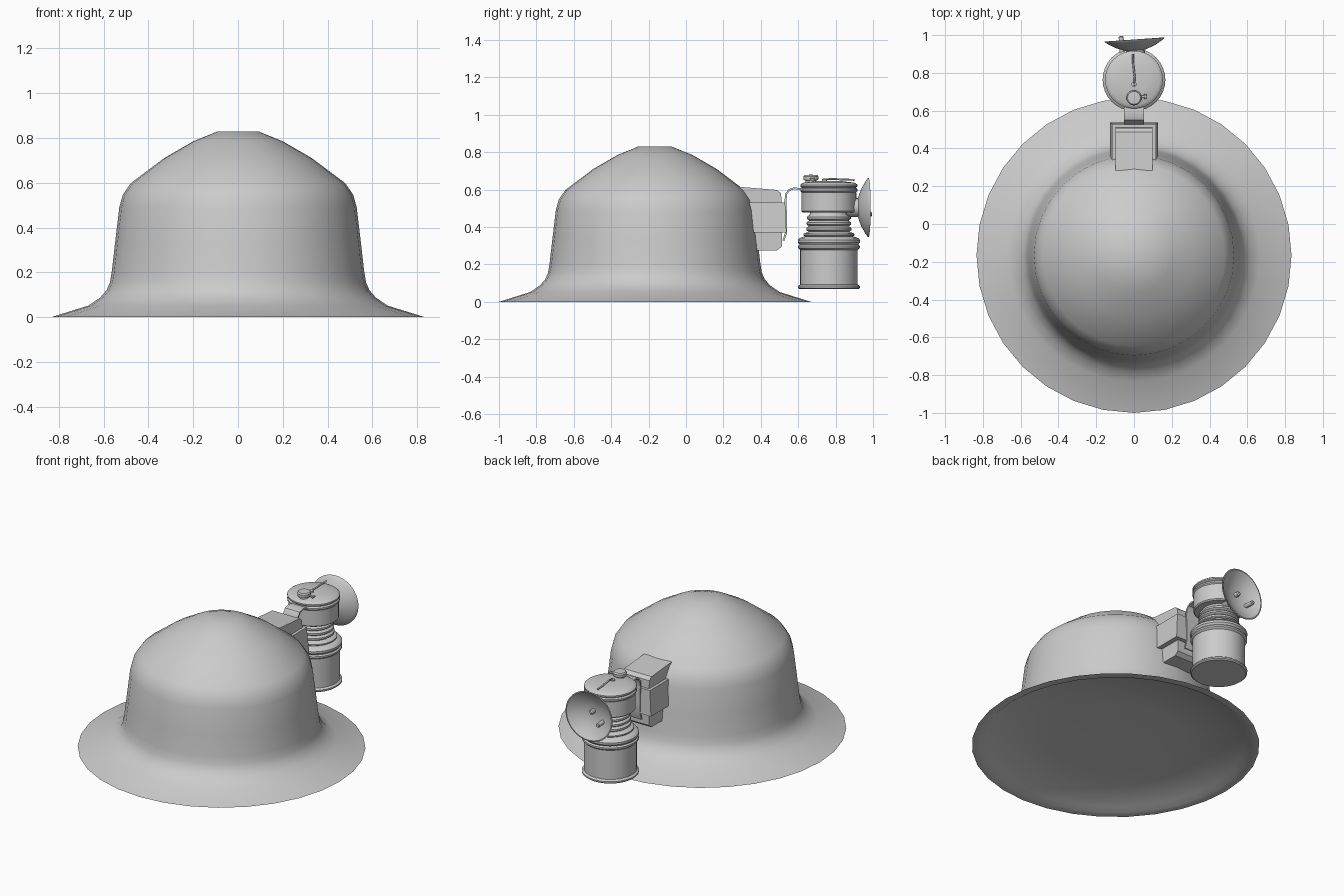
import bpy, bmesh, math
from mathutils import Matrix, Vector

if "Cube" in bpy.data.objects:
    bpy.data.objects.remove(bpy.data.objects["Cube"])


def finish(bm, name, matrix=None, angle=35):
    bmesh.ops.remove_doubles(bm, verts=bm.verts, dist=1e-5)
    bmesh.ops.recalc_face_normals(bm, faces=bm.faces)
    me = bpy.data.meshes.new(name)
    bm.to_mesh(me)
    bm.free()
    me.polygons.foreach_set("use_smooth", [True] * len(me.polygons))
    me.set_sharp_from_angle(angle=math.radians(angle))
    ob = bpy.data.objects.new(name, me)
    bpy.context.collection.objects.link(ob)
    if matrix:
        ob.matrix_world = matrix
    return ob


def lathe(name, profile, matrix, segs=32, angle=35):
    """Revolve (radius, height) points about z."""
    bm = bmesh.new()
    vs = [bm.verts.new((r, 0, z)) for r, z in profile]
    es = [bm.edges.new(p) for p in zip(vs, vs[1:])]
    bmesh.ops.spin(bm, geom=vs + es, cent=(0, 0, 0), axis=(0, 0, 1),
                   angle=math.tau, steps=segs, use_duplicate=False)
    return finish(bm, name, matrix, angle)


def side_extrude(name, pts, half_width):
    """Extrude a (y, z) outline symmetrically along x."""
    bm = bmesh.new()
    f = bm.faces.new([bm.verts.new((-half_width, y, z)) for y, z in pts])
    r = bmesh.ops.extrude_face_region(bm, geom=[f])
    new = [v for v in r["geom"] if isinstance(v, bmesh.types.BMVert)]
    bmesh.ops.translate(bm, verts=new, vec=(2 * half_width, 0, 0))
    return finish(bm, name)


def strap(name, path, half_width, thickness):
    """Flat strip following a (y, z) path, thickened along its normals."""
    p = [Vector(c) for c in path]
    off = []
    for i, c in enumerate(p):
        d = (p[min(i + 1, len(p) - 1)] - p[max(i - 1, 0)]).normalized()
        off.append(c + Vector((-d.y, d.x)) * thickness)
    return side_extrude(name, [tuple(c) for c in p + off[::-1]], half_width)


def wire(name, pts, radius):
    cu = bpy.data.curves.new(name, 'CURVE')
    cu.dimensions = '3D'
    cu.bevel_depth = radius
    cu.bevel_resolution = 2
    cu.use_fill_caps = True
    sp = cu.splines.new('POLY')
    sp.points.add(len(pts) - 1)
    for p, co in zip(sp.points, pts):
        p.co = (*co, 1)
    ob = bpy.data.objects.new(name, cu)
    bpy.context.collection.objects.link(ob)
    return ob


T = Matrix.Translation

# Hat: brim and crown in one turned shell, shallow hollow underneath
lathe("hat", [(0, .05), (.4, .037), (.755, .022), (.785, 0), (.834, 0), (.667, .052),
              (.615, .088), (.587, .12), (.572, .155), (.564, .2), (.549, .33),
              (.53, .49), (.515, .545), (.48, .597), (.33, .71),
              (.2, .785), (.09, .83), (0, .83)], T((0, -.166, 0)), 32, 40)

# Leather lamp mount: core block, tapered band around it
side_extrude("mount_core", [(.283, .615), (.487, .598), (.508, .58), (.512, .53),
                            (.512, .295), (.487, .275), (.3, .275)], .097)
band = side_extrude("mount_band", [(.33, .53), (.53, .53), (.537, .37), (.34, .37)], .128)
for v in band.data.vertices:
    if v.co.z > .5:
        v.co.x *= .9

# Hook strap from the lamp to the mount
strap("hook_strap", [(.64, .59), (.61, .598), (.58, .602), (.555, .594), (.541, .575),
                     (.536, .54), (.541, .45), (.54, .37), (.525, .325)], .052, -.01)

# Lamp body: tank, ribbed neck, drum, lid
LY = .764


def bead(r, z, h, d=.008):
    return [(r - d, z), (r, z + h * .3), (r, z + h * .7), (r - d, z + h)]


tank = ([(0, .068)] + bead(.166, .068, .022) + [(.154, .092), (.154, .278)]
        + bead(.165, .28, .026) + bead(.166, .308, .032) + [(.145, .345)]
        + bead(.137, .35, .018) + [(.118, .37)])
for k in range(3):
    tank += bead(.121 - .002 * k, .375 + k * .03, .028, .012)
tank += [(.1, .475), (.1, .485)]
lathe("lamp_tank", tank, T((0, LY, 0)))
lathe("lamp_drum", [(0, .478), (.14, .478), (.147, .485), (.147, .585)]
      + bead(.153, .585, .024) + bead(.153, .61, .022)
      + [(.135, .637), (.07, .645), (0, .647)], T((0, LY, 0)))

# Filler knob and its side pin
lathe("filler_knob", [(0, .63), (.028, .63), (.028, .648), (.039, .652), (.04, .67),
                      (.034, .678), (0, .68)], T((0, .668, 0)), 20)
wire("knob_pin", [(.02, .675, .655), (.065, .675, .655)], .006)
wire("knob_pin_head", [(.06, .663, .655), (.06, .687, .655)], .006)

# Water lever lying across the lid
wire("water_lever", [(0, .735, .64), (0, .735, .655), (.004, .78, .657),
                     (-.004, .84, .654), (-.006, .9, .652)], .005)
lathe("lever_pivot", [(0, .64), (.014, .64), (.014, .655), (0, .66)],
      T((0, .74, 0)), 12)

# Reflector dish facing backwards, slightly turned
M = (T((.003, .974, .504)) @ Matrix.Rotation(math.radians(4), 4, 'Z')
     @ Matrix.Rotation(math.radians(-90), 4, 'X'))
lathe("reflector", [(0, -.058), (.05, -.055), (.1, -.037), (.14, -.014), (.157, -.002),
                    (.159, .002), (.152, .003), (.136, -.008), (.097, -.03),
                    (.05, -.047), (0, -.05)], M)
lathe("reflector_neck", [(0, -.12), (.05, -.12), (.05, -.05), (0, -.05)], M, 20)
lathe("burner_tip", [(0, -.055), (.014, -.055), (.014, -.025), (.008, -.018),
                     (0, -.018)], M @ T((0, -.015, 0)), 14)
lathe("striker_wheel", [(0, -.06), (.013, -.06), (.013, .02), (.009, .025), (0, .026)],
      M @ T((-.07, .035, 0)), 14)
